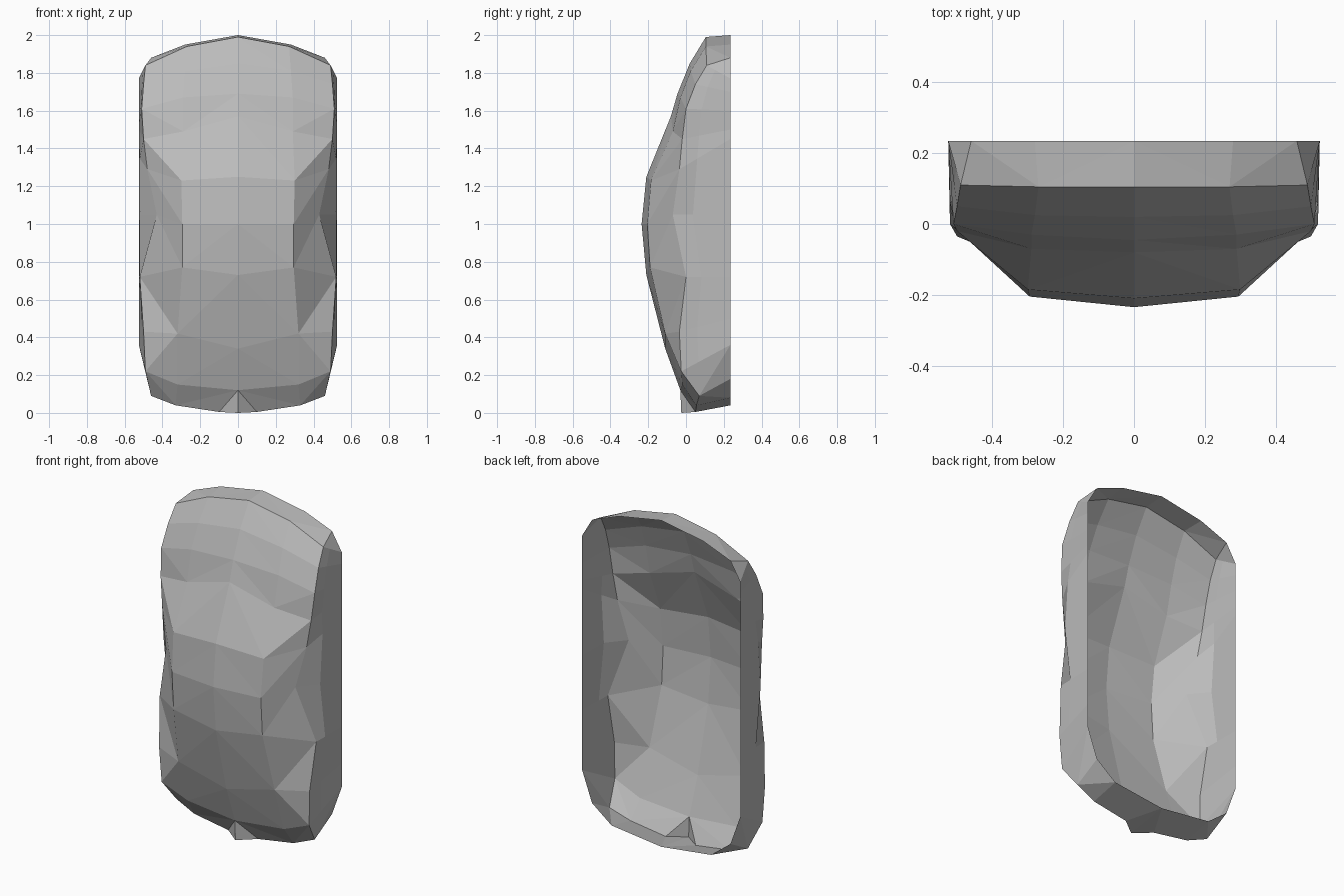
import bpy
import bmesh
from mathutils import Vector

cube = bpy.data.objects.get("Cube")
if cube:
    bpy.data.objects.remove(cube, do_unlink=True)

BACK = 0.235   # depth of the open back rim
SIDE = 0.525   # half width of the shell

# Lengthwise profiles of one half, from the top rim over the front to the bottom rim
centre_profile = [(BACK, 2.0), (0.105, 1.99), (0.02, 1.85), (-0.045, 1.69),
                  (-0.08, 1.57), (-0.21, 1.25), (-0.235, 1.0), (-0.21, 0.73),
                  (-0.11, 0.34), (-0.03, 0.12), (-0.025, 0.0), (BACK, 0.04)]
middle_profile = [(0.28, BACK, 1.95), (0.27, 0.105, 1.94), (0.28, 0.025, 1.81),
                  (0.29, -0.03, 1.67), (0.29, -0.07, 1.49), (0.3, -0.185, 1.23),
                  (0.295, -0.205, 1.0), (0.295, -0.19, 0.77), (0.32, -0.11, 0.42),
                  (0.32, -0.02, 0.15), (0.33, 0.055, 0.04), (0.33, BACK, 0.08)]
edge_profile = [(0.46, BACK, 1.88), (0.49, 0.11, 1.84), (0.5, 0.05, 1.74),
                (0.51, 0.0, 1.61), (0.5, -0.02, 1.45), (0.48, -0.035, 1.29),
                (0.43, -0.07, 1.05), (0.52, 0.0, 0.72), (0.5, -0.035, 0.43),
                (0.49, -0.025, 0.22), (0.46, 0.07, 0.09), (0.46, BACK, 0.18)]
rim_heights = [1.77, 1.7, 1.6, 1.5, 1.45, 1.05, 0.72, 0.5, 0.36]


def make_material(name, colour):
    material = bpy.data.materials.new(name)
    material.use_nodes = True
    material.diffuse_color = colour
    material.node_tree.nodes["Principled BSDF"].inputs["Base Color"].default_value = colour
    return material


def add_column(bm, points):
    return [bm.verts.new(point) for point in points]


def split_quad(bm, top_in, top_out, low_out, low_in, from_inner):
    """Fold a four sided patch along the chosen diagonal."""
    if from_inner:
        bm.faces.new((top_in, top_out, low_out))
        bm.faces.new((top_in, low_out, low_in))
    else:
        bm.faces.new((top_in, top_out, low_in))
        bm.faces.new((top_out, low_out, low_in))


bm = bmesh.new()
centre = add_column(bm, [(0, y, z) for y, z in centre_profile])
middle = add_column(bm, middle_profile)
edge = add_column(bm, edge_profile)
rim = add_column(bm, [(SIDE, BACK, z) for z in rim_heights])
lip = bm.verts.new((0.1, 0.05, 0.005))
rows = len(edge)
last = rows - 1

# Front panel, with folds running outwards in the centre and inwards at the edge
for i in range(last):
    if i < last - 2:
        split_quad(bm, centre[i], middle[i], middle[i + 1], centre[i + 1], True)
    split_quad(bm, middle[i], edge[i], edge[i + 1], middle[i + 1], i == last - 3)

# Small pointed lip at the bottom
tip, base = centre[last - 1], centre[last]
bm.faces.new((centre[last - 2], middle[last - 2], middle[last - 1]))
bm.faces.new((centre[last - 2], middle[last - 1], lip))
bm.faces.new((centre[last - 2], lip, tip))
bm.faces.new((tip, lip, base))
bm.faces.new((lip, middle[last - 1], middle[last], base))

# Side wall, bulging out beside the pinched grip
wall = []
for i, back in enumerate(rim):
    front = edge[i + 1]
    point = front.co.lerp(back.co, 0.35)
    if i in (4, 5):
        point.x = SIDE - 0.005
    wall.append(bm.verts.new(point))
for i in range(len(rim) - 1):
    bm.faces.new((edge[i + 1], wall[i], wall[i + 1], edge[i + 2]))
    bm.faces.new((wall[i], rim[i], rim[i + 1], wall[i + 1]))

# Chamfered corners at the ends of the side wall
bm.faces.new((edge[0], rim[0], wall[0], edge[1]))
bm.faces.new((edge[last - 2], wall[-1], rim[-1], edge[last - 1]))
bm.faces.new((edge[last - 1], rim[-1], edge[last]))

bmesh.ops.recalc_face_normals(bm, faces=bm.faces[:])
# Turn the open shell so that its front looks outwards
if sum((face.normal.y * face.calc_area() for face in bm.faces)) > 0:
    bmesh.ops.reverse_faces(bm, faces=bm.faces[:])

mesh = bpy.data.meshes.new("shell")
bm.to_mesh(mesh)
bm.free()
shell = bpy.data.objects.new("shell", mesh)
bpy.context.collection.objects.link(shell)
mesh.materials.append(make_material("plain grey", (0.5, 0.5, 0.5, 1.0)))

# Other half
mirror = shell.modifiers.new("mirror", "MIRROR")
mirror.use_axis[0] = True
mirror.use_clip = True
mirror.merge_threshold = 0.001
